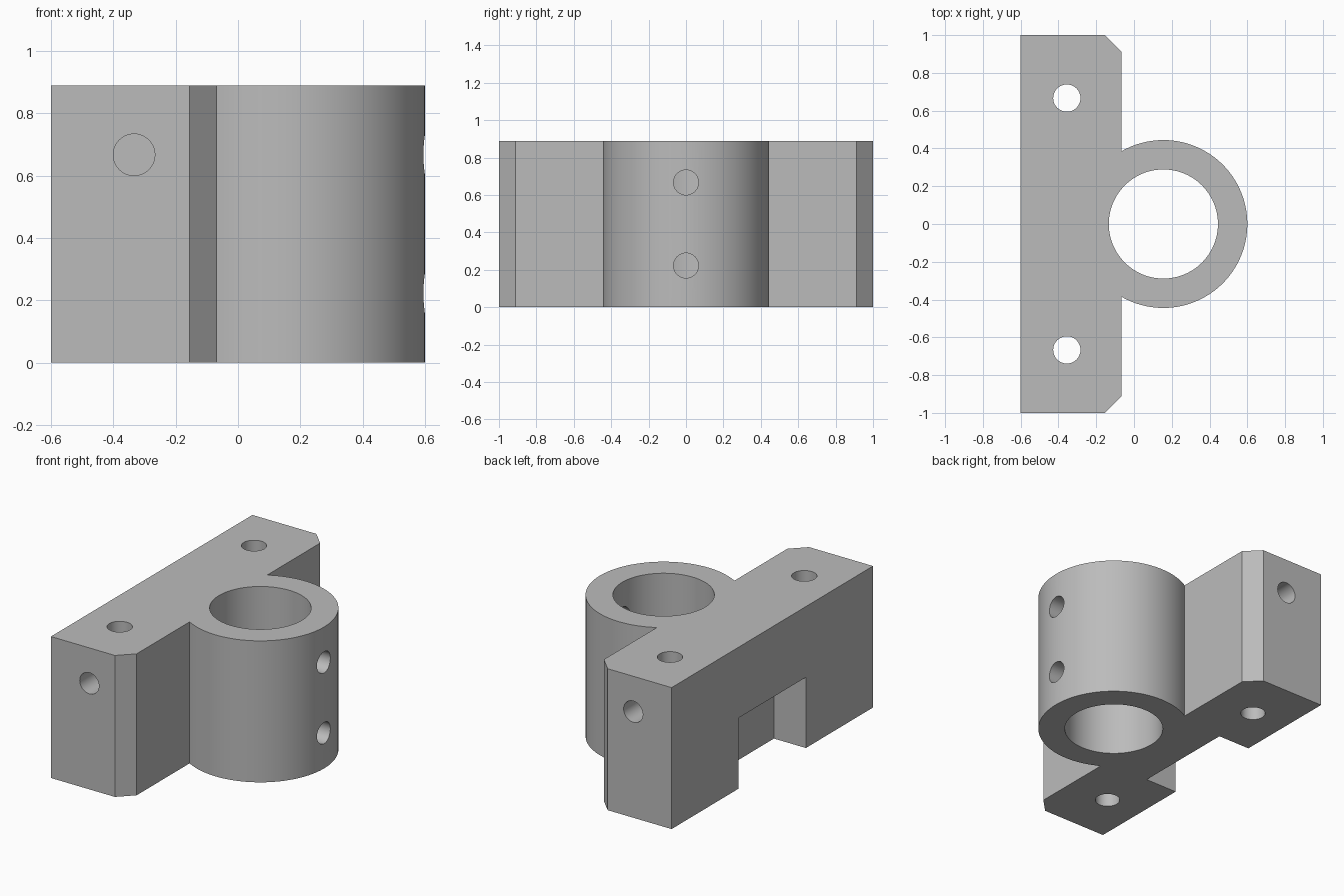
import bpy, bmesh, math
from mathutils import Matrix, Vector

if "Cube" in bpy.data.objects:
    bpy.data.objects.remove(bpy.data.objects["Cube"])

U = 2 / 90                      # model unit: the block is 90 long
HEIGHT = 40 * U
BACK = -27 * U                  # flat mounting face
RING_X = 7 * U

grey = bpy.data.materials.new("grey")
grey.use_nodes = True
colour = (0.5, 0.5, 0.5, 1)
grey.diffuse_color = colour
grey.node_tree.nodes["Principled BSDF"].inputs["Base Color"].default_value = colour


def finish(name, bm):
    bmesh.ops.recalc_face_normals(bm, faces=bm.faces)
    mesh = bpy.data.meshes.new(name)
    bm.to_mesh(mesh)
    bm.free()
    mesh.materials.append(grey)
    obj = bpy.data.objects.new(name, mesh)
    bpy.context.collection.objects.link(obj)
    return obj


def prism(name, outline, z0, z1):
    bm = bmesh.new()
    base = bm.faces.new([bm.verts.new((x, y, z0)) for x, y in outline])
    top = bmesh.ops.extrude_face_region(bm, geom=[base])["geom"]
    verts = [v for v in top if isinstance(v, bmesh.types.BMVert)]
    bmesh.ops.translate(bm, verts=verts, vec=(0, 0, z1 - z0))
    return finish(name, bm)


def rod(name, start, end, radius, sides=48):
    a, b = Vector(start), Vector(end)
    turn = (b - a).to_track_quat("Z", "Y").to_matrix().to_4x4()
    bm = bmesh.new()
    bmesh.ops.create_cone(bm, cap_ends=True, segments=sides, radius1=radius,
                          radius2=radius, depth=(b - a).length,
                          matrix=Matrix.Translation((a + b) / 2) @ turn)
    return finish(name, bm)


def combine(target, other, operation):
    mod = target.modifiers.new(other.name, "BOOLEAN")
    mod.operation, mod.solver, mod.object = operation, "EXACT", other
    bpy.context.view_layer.objects.active = target
    bpy.ops.object.modifier_apply(modifier=mod.name)
    bpy.data.objects.remove(other)


# Mounting block with two chamfered corners
front, end, cut = -3 * U, 45 * U, 4 * U
half = [(BACK, end), (front - cut, end), (front, end - cut)]
outline = half + [(x, -y) for x, y in reversed(half)]
bracket = prism("clamp_bracket", outline, 0, HEIGHT)

# Round socket and its bore
combine(bracket, rod("socket", (RING_X, 0, 0), (RING_X, 0, HEIGHT), 20 * U, 128), "UNION")
combine(bracket, rod("bore", (RING_X, 0, -1), (RING_X, 0, 2), 13 * U, 96), "DIFFERENCE")

# Notch in the lower middle of the mounting face
w, depth = 15 * U, BACK + 10 * U
combine(bracket, prism("notch", [(-1, -w), (depth, -w), (depth, w), (-1, w)],
                       -0.5, 20 * U), "DIFFERENCE")

# Vertical bolt holes and blind holes in the block ends
for side in (-1, 1):
    x, y = BACK + 11 * U, side * 30 * U
    combine(bracket, rod("bolt_hole", (x, y, -1), (x, y, 2), 3.25 * U), "DIFFERENCE")
    x, z = -15 * U, 30 * U
    combine(bracket, rod("end_hole", (x, side * 1.2, z), (x, side * 35 * U, z), 3 * U),
            "DIFFERENCE")

# Set screw holes through the socket wall
for z in (10 * U, 30 * U):
    combine(bracket, rod("screw_hole", (RING_X, 0, z), (1, 0, z), 3 * U), "DIFFERENCE")

bpy.ops.object.select_all(action="DESELECT")
bracket.select_set(True)
bpy.context.view_layer.objects.active = bracket
bpy.ops.object.shade_smooth_by_angle(angle=math.radians(30))
